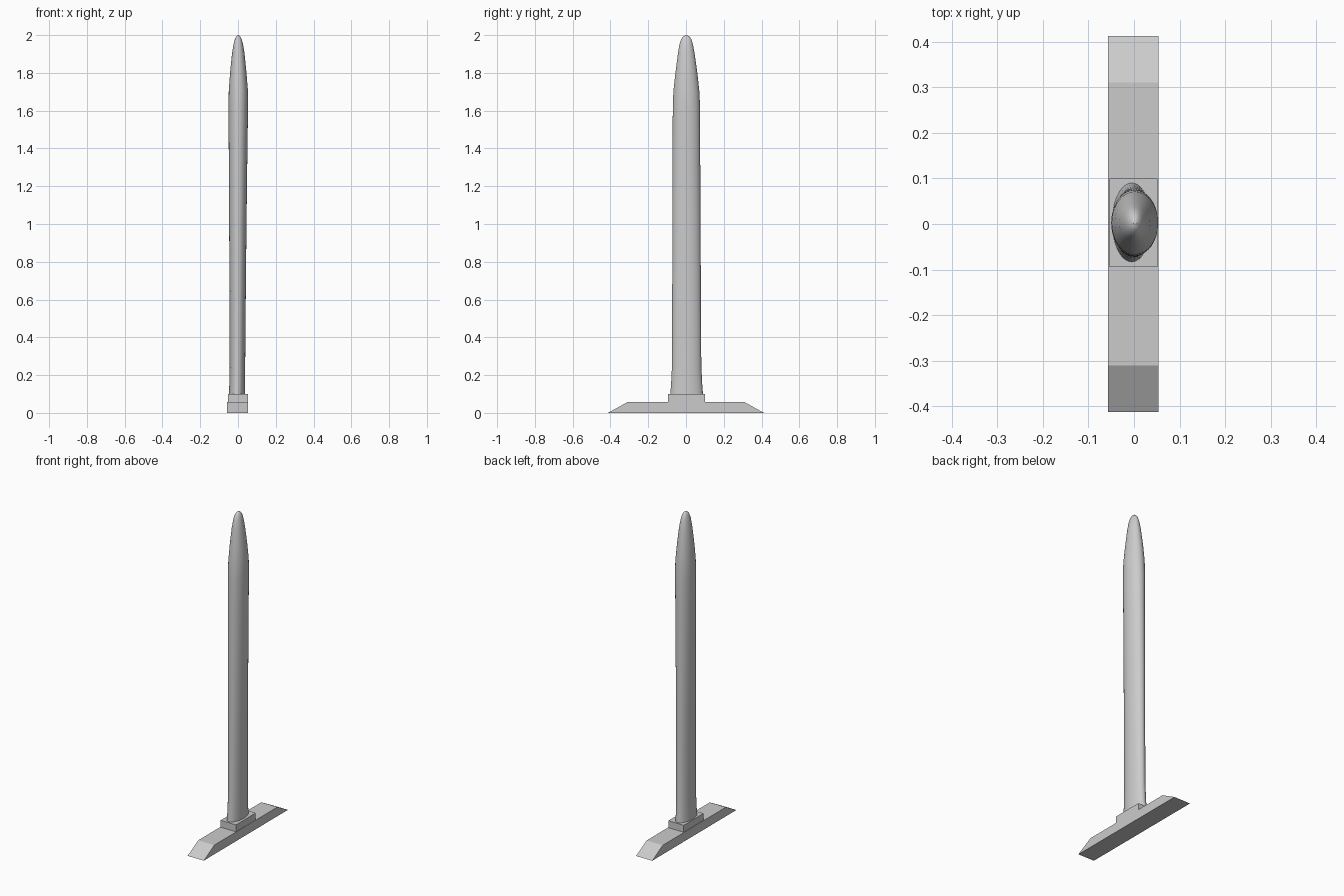
import bpy, bmesh, math

cube = bpy.data.objects.get("Cube")
if cube:
    bpy.data.objects.remove(cube, do_unlink=True)

grey = bpy.data.materials.new("light_grey")
grey.use_nodes = True
colour = (0.6, 0.6, 0.6, 1)
grey.diffuse_color = colour
grey.node_tree.nodes["Principled BSDF"].inputs["Base Color"].default_value = colour


def add_object(name, bm):
    bmesh.ops.recalc_face_normals(bm, faces=bm.faces)
    mesh = bpy.data.meshes.new(name)
    bm.to_mesh(mesh)
    bm.free()
    mesh.materials.append(grey)
    obj = bpy.data.objects.new(name, mesh)
    bpy.context.collection.objects.link(obj)
    return obj


def extrude_profile(name, profile, x0, x1):
    """Sweep a (y, z) outline along x."""
    bm = bmesh.new()
    face = bm.faces.new([bm.verts.new((x0, y, z)) for y, z in profile])
    out = bmesh.ops.extrude_face_region(bm, geom=[face])
    moved = [v for v in out["geom"] if isinstance(v, bmesh.types.BMVert)]
    bmesh.ops.translate(bm, verts=moved, vec=(x1 - x0, 0, 0))
    return add_object(name, bm)


def loft(name, rings, sides=48):
    """Skin ellipses given as (z, min x, max x, min y, max y)."""
    bm = bmesh.new()
    loops = []
    for z, x0, x1, y0, y1 in rings:
        loop = []
        for i in range(sides):
            a = math.tau * i / sides
            x = (x0 + x1) / 2 + (x1 - x0) / 2 * math.cos(a)
            y = (y0 + y1) / 2 + (y1 - y0) / 2 * math.sin(a)
            loop.append(bm.verts.new((x, y, z)))
        loops.append(loop)
    for low, high in zip(loops, loops[1:]):
        for i in range(sides):
            j = (i + 1) % sides
            bm.faces.new((low[i], low[j], high[j], high[i]))
    bm.faces.new(loops[0])
    bm.faces.new(loops[-1])
    return add_object(name, bm)


# Foot with sloping ends, and the block on it
extrude_profile("foot", [(-0.413, 0), (0.413, 0), (0.31, 0.057), (-0.31, 0.057)],
                -0.057, 0.054)
extrude_profile("collar_block", [(-0.094, 0.05), (0.1, 0.05), (0.1, 0.1), (-0.094, 0.1)],
                -0.054, 0.052)

# Tall oval column, flared at the bottom and rounding in to the tip
column = loft("column", [
    (0.1, -0.048, 0.038, -0.083, 0.09),
    (0.15, -0.046, 0.038, -0.079, 0.086),
    (0.25, -0.044, 0.038, -0.074, 0.081),
    (0.6, -0.044, 0.041, -0.073, 0.079),
    (1.0, -0.047, 0.045, -0.072, 0.077),
    (1.4, -0.049, 0.05, -0.071, 0.075),
    (1.6, -0.05, 0.053, -0.07, 0.075),
    (1.7, -0.049, 0.053, -0.067, 0.071),
    (1.8, -0.042, 0.045, -0.056, 0.06),
    (1.9, -0.032, 0.035, -0.043, 0.046),
    (1.95, -0.024, 0.027, -0.035, 0.037),
    (1.98, -0.016, 0.019, -0.025, 0.028),
    (1.993, -0.009, 0.012, -0.014, 0.017),
    (2.0, -0.001, 0.004, -0.003, 0.005)])

bpy.ops.object.select_all(action="DESELECT")
column.select_set(True)
bpy.context.view_layer.objects.active = column
bpy.ops.object.shade_smooth_by_angle(angle=math.radians(40))
